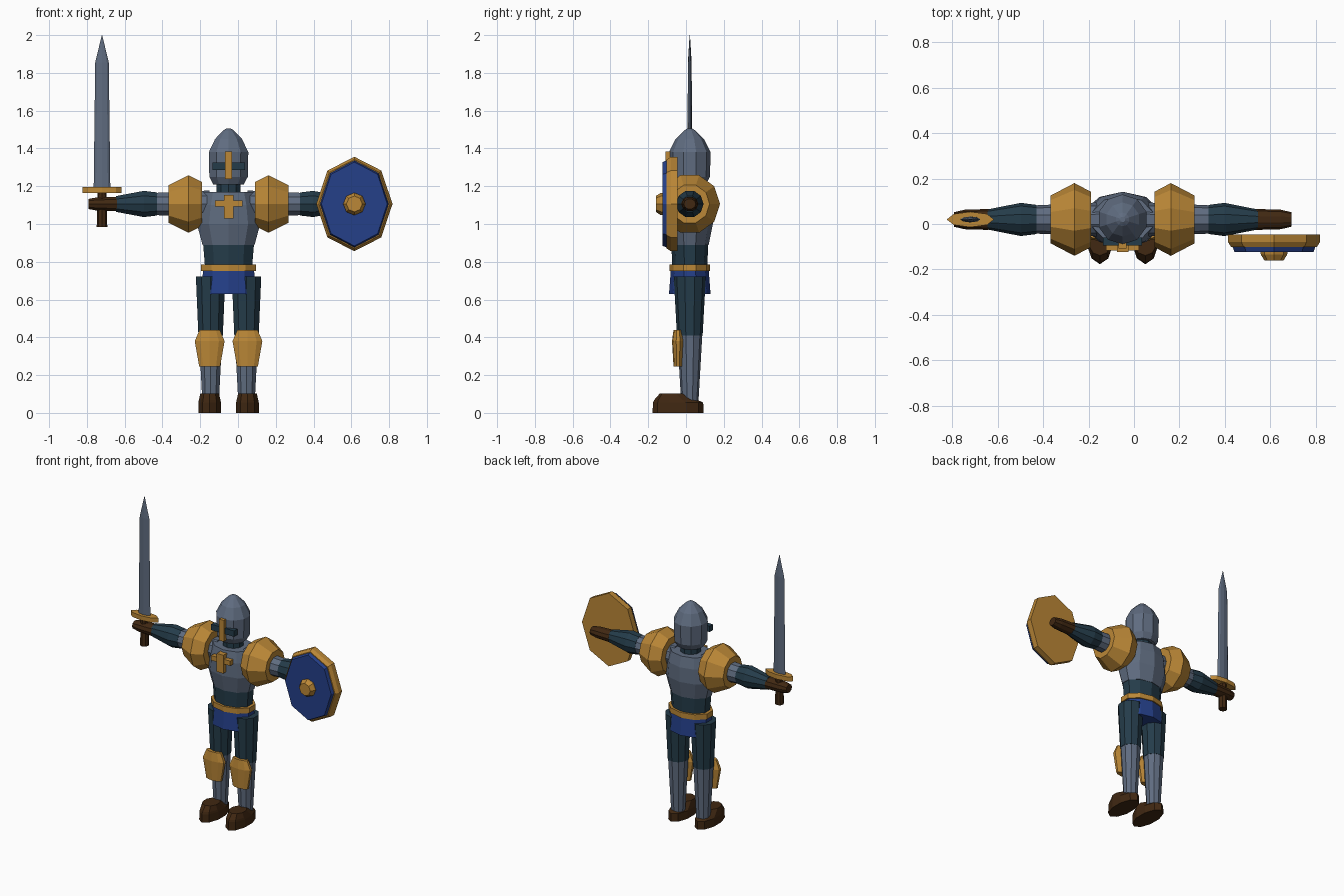
import bpy, bmesh, math
from mathutils import Vector

if "Cube" in bpy.data.objects:
    bpy.data.objects.remove(bpy.data.objects["Cube"])


def material(name, rgb):
    m = bpy.data.materials.new(name)
    m.use_nodes = True
    m.diffuse_color = (*rgb, 1)
    m.node_tree.nodes["Principled BSDF"].inputs["Base Color"].default_value = (*rgb, 1)
    return m


STEEL = material("steel", (0.115, 0.15, 0.215))
GOLD = material("gold", (0.50, 0.245, 0.038))
BLUE = material("royal blue", (0.018, 0.05, 0.25))
TEAL = material("dark teal cloth", (0.018, 0.045, 0.068))
LEATHER = material("brown leather", (0.052, 0.021, 0.006))

CX, CY = -0.05, 0.02      # body axis
ARM_Z = 1.106
LEG_X = 0.095


def finish(bm, name, mat):
    bmesh.ops.recalc_face_normals(bm, faces=bm.faces)
    mesh = bpy.data.meshes.new(name)
    bm.to_mesh(mesh)
    bm.free()
    mesh.materials.append(mat)
    obj = bpy.data.objects.new(name, mesh)
    bpy.context.collection.objects.link(obj)
    return obj


def loft(name, mat, origin, rings, n=10, axis="z", flip=1):
    """Closed tube through rings of (distance, radius a, radius b, shift along b)."""
    bm = bmesh.new()
    loops = []
    for ring in rings:
        t, a, b = ring[:3]
        shift = ring[3] if len(ring) > 3 else 0
        loop = []
        for i in range(n):
            ang = math.tau * i / n
            u, v = a * math.sin(ang), b * math.cos(ang) + shift
            p = {"z": (u, v, t), "x": (t * flip, v, u), "y": (u, t, v)}[axis]
            loop.append(bm.verts.new(Vector(origin) + Vector(p)))
        loops.append(loop)
    for lo, hi in zip(loops, loops[1:]):
        for i in range(n):
            j = (i + 1) % n
            bm.faces.new((lo[i], lo[j], hi[j], hi[i]))
    bm.faces.new(loops[0])
    bm.faces.new(loops[-1])
    return finish(bm, name, mat)


def box(name, mat, center, size):
    bm = bmesh.new()
    bmesh.ops.create_cube(bm, size=1)
    bmesh.ops.scale(bm, vec=size, verts=bm.verts)
    bmesh.ops.translate(bm, vec=center, verts=bm.verts)
    return finish(bm, name, mat)


body = (CX, CY, 0)

# Torso, belt and skirt
loft("breastplate", STEEL, body,
     [(0.89, 0.145, 0.1), (1.0, 0.176, 0.122), (1.1, 0.16, 0.122), (1.17, 0.14, 0.105)])
loft("abdomen", TEAL, body, [(0.76, 0.13, 0.092), (0.9, 0.142, 0.098)])
loft("belt", GOLD, body, [(0.75, 0.153, 0.108), (0.786, 0.153, 0.108)])
loft("skirt", BLUE, body, [(0.63, 0.15, 0.11), (0.76, 0.142, 0.1)])

# Head
loft("neck", TEAL, body, [(1.15, 0.066, 0.066), (1.26, 0.066, 0.066)])
loft("helmet", STEEL, body,
     [(1.21, 0.085, 0.085), (1.25, 0.107, 0.107), (1.38, 0.11, 0.11),
      (1.45, 0.075, 0.075), (1.495, 0.03, 0.03), (1.506, 0.012, 0.012)])
box("visor_slit", TEAL, (CX, -0.077, 1.306), (0.172, 0.035, 0.04))
box("nose_guard", GOLD, (CX, -0.083, 1.312), (0.036, 0.05, 0.145))

# Chest emblem
box("emblem_upright", GOLD, (CX, -0.102, 1.092), (0.05, 0.042, 0.125))
box("emblem_crossbar", GOLD, (CX, -0.1, 1.108), (0.145, 0.032, 0.033))

for side, s in (("left", 1), ("right", -1)):
    # Arms
    shoulder = (CX, CY, ARM_Z)
    arm = {"n": 10, "axis": "x", "flip": s}
    loft(side + "_upper_arm", STEEL, shoulder,
         [(0.1, 0.075, 0.075), (0.385, 0.062, 0.062)], **arm)
    loft(side + "_shoulder_pad", GOLD, shoulder,
         [(0.14, 0.122, 0.122), (0.212, 0.16, 0.16), (0.317, 0.105, 0.105)], **arm)
    loft(side + "_forearm", TEAL, shoulder,
         [(0.378, 0.064, 0.064), (0.448, 0.073, 0.073), (0.595, 0.044, 0.044)], **arm)
    loft(side + "_glove", LEATHER, shoulder,
         [(0.59, 0.04, 0.046), (0.695, 0.037, 0.043), (0.742, 0.028, 0.032)], **arm)

    # Legs
    hip = (CX + s * LEG_X, CY, 0)
    loft(side + "_thigh", TEAL, hip, [(0.41, 0.068, 0.068), (0.722, 0.082, 0.085)])
    loft(side + "_shin", STEEL, hip, [(0.06, 0.046, 0.046), (0.425, 0.066, 0.067)])
    knee = (CX + s * 0.1, -0.042, 0)
    loft(side + "_knee_guard", GOLD, knee,
         [(0.245, 0.058, 0.024), (0.38, 0.083, 0.032), (0.44, 0.056, 0.024)])
    loft(side + "_boot", LEATHER, knee,
         [(0, 0.063, 0.135), (0.055, 0.063, 0.133), (0.068, 0.06, 0.115, -0.012),
          (0.102, 0.052, 0.065, -0.032)])

# Sword
sword = (-0.72, CY, 0)
loft("sword_grip", LEATHER, sword, [(0.985, 0.028, 0.028), (1.17, 0.024, 0.024)], n=8)
loft("sword_guard", GOLD, sword, [(1.165, 0.104, 0.034), (1.196, 0.104, 0.034)], n=8)
loft("sword_blade", STEEL, sword,
     [(1.19, 0.044, 0.013), (1.855, 0.036, 0.01), (2.0, 0.001, 0.001)], n=8)

# Shield
grip = (0.616, 0, 1.106)
loft("shield_rim", GOLD, grip,
     [(-0.046, 0.202, 0.25), (-0.08, 0.202, 0.25), (-0.102, 0.188, 0.236)], n=8, axis="y")
loft("shield_face", BLUE, grip,
     [(-0.095, 0.184, 0.233), (-0.124, 0.174, 0.222)], n=8, axis="y")
loft("shield_boss", GOLD, grip,
     [(-0.12, 0.06, 0.06), (-0.135, 0.058, 0.058), (-0.16, 0.042, 0.042)], n=8, axis="y")
